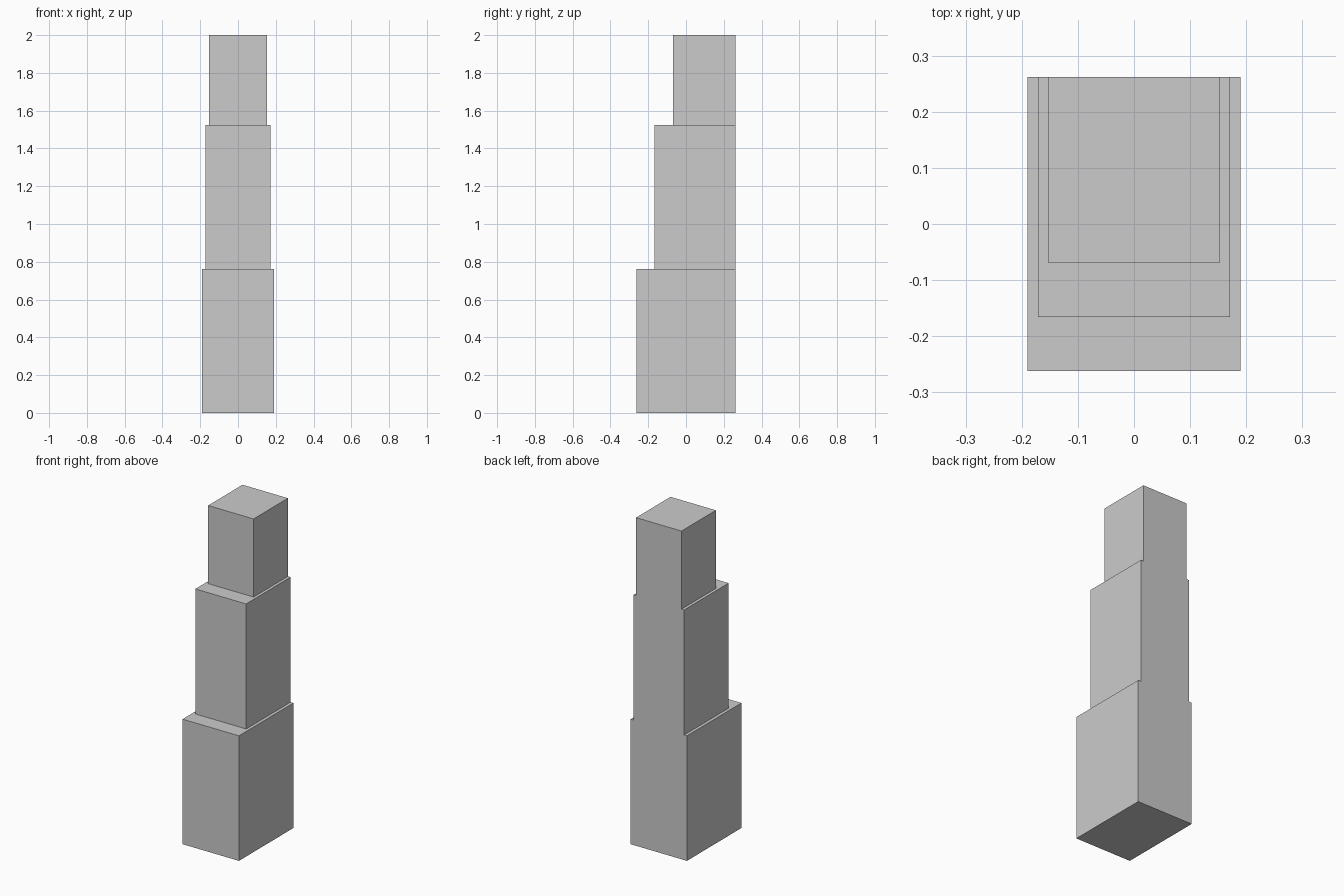
import bpy
import bmesh

if "Cube" in bpy.data.objects:
    bpy.data.objects.remove(bpy.data.objects["Cube"])

BACK = 0.262
# Tiers: half width, front y, bottom z, top z
TIERS = [
    (0.190, -0.262, 0.0, 0.762),
    (0.171, -0.166, 0.762, 1.524),
    (0.153, -0.069, 1.524, 2.0),
]

bm = bmesh.new()

# Outline at the bottom and top of every tier, open along the shared back plane
rings = []
for w, front, z0, z1 in TIERS:
    for z in (z0, z1):
        corners = [(-w, BACK), (-w, front), (w, front), (w, BACK)]
        rings.append([bm.verts.new((x, y, z)) for x, y in corners])

# Side walls and step ledges
for low, high in zip(rings, rings[1:]):
    for i in range(3):
        bm.faces.new((low[i], low[i + 1], high[i + 1], high[i]))

# Base, roof and the single flat stepped back wall
bm.faces.new(rings[0][::-1])
bm.faces.new(rings[-1])
bm.faces.new([r[3] for r in rings] + [r[0] for r in reversed(rings)])
bmesh.ops.recalc_face_normals(bm, faces=bm.faces)

mesh = bpy.data.meshes.new("stepped_tower")
bm.to_mesh(mesh)
bm.free()
tower = bpy.data.objects.new("stepped_tower", mesh)
bpy.context.collection.objects.link(tower)
